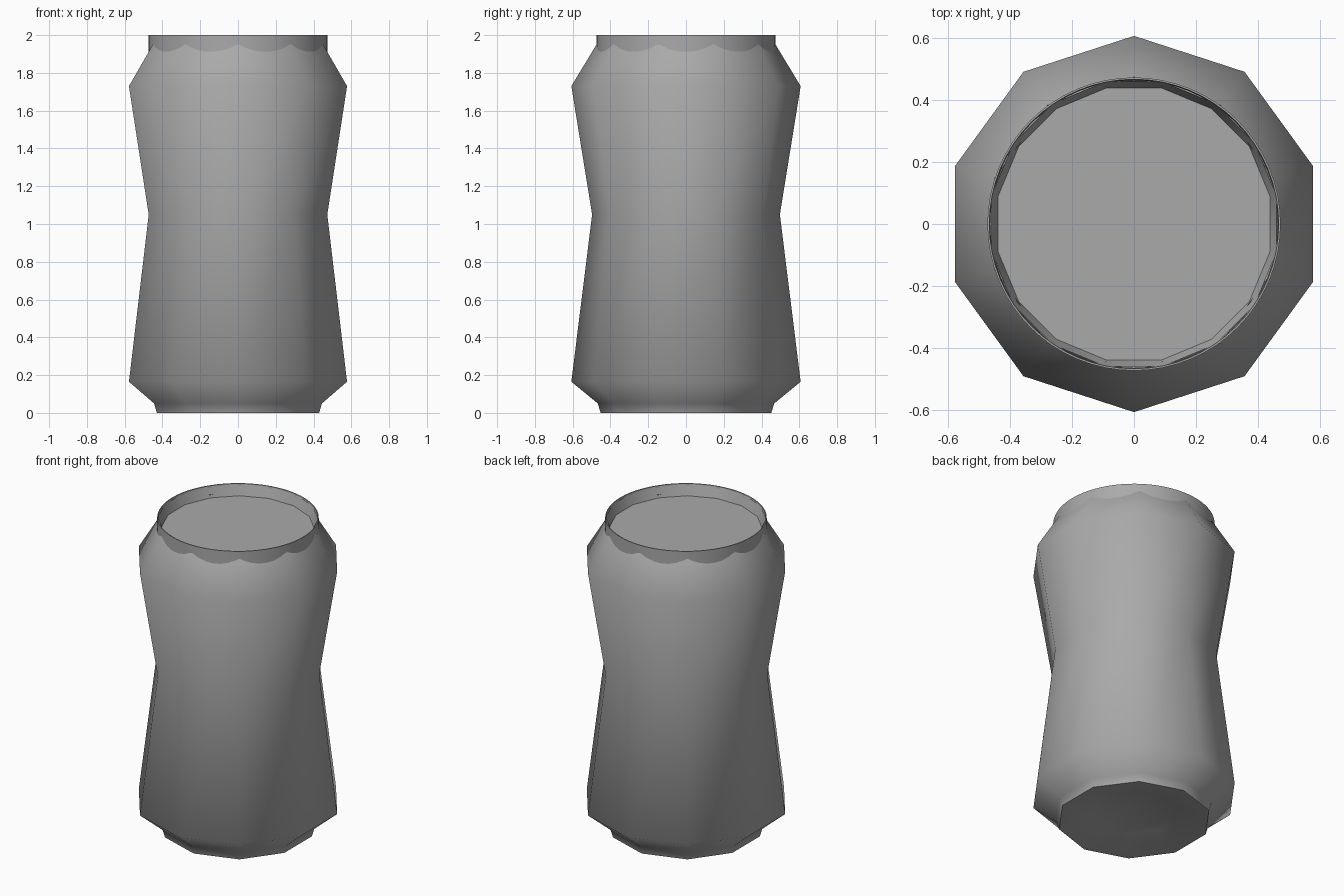
import bpy, bmesh, math

cube = bpy.data.objects.get("Cube")
if cube:
    bpy.data.objects.remove(cube, do_unlink=True)

metal = bpy.data.materials.new("grey_metal")
metal.use_nodes = True
grey = (0.4, 0.4, 0.4, 1.0)
metal.diffuse_color = grey
metal.node_tree.nodes["Principled BSDF"].inputs["Base Color"].default_value = grey


def lathe(name, profile, sides, start, smooth):
    """Revolve (radius, z) points; a zero radius closes into a single tip."""
    bm = bmesh.new()
    rings = []
    for r, z in profile:
        if r == 0:
            rings.append([bm.verts.new((0, 0, z))] * sides)
            continue
        ring = []
        for i in range(sides):
            a = start + math.tau * i / sides
            ring.append(bm.verts.new((r * math.cos(a), r * math.sin(a), z)))
        rings.append(ring)
    for low, high in zip(rings, rings[1:]):
        for i in range(sides):
            j = (i + 1) % sides
            corners = dict.fromkeys((low[i], low[j], high[j], high[i]))
            bm.faces.new(list(corners))
    mesh = bpy.data.meshes.new(name)
    bm.to_mesh(mesh)
    bm.free()
    mesh.materials.append(metal)
    obj = bpy.data.objects.new(name, mesh)
    bpy.context.collection.objects.link(obj)
    bpy.ops.object.select_all(action='DESELECT')
    obj.select_set(True)
    bpy.context.view_layer.objects.active = obj
    bpy.ops.object.shade_smooth_by_angle(angle=math.radians(smooth))
    return obj


# Ten-sided can body with pinched waist, sloped shoulders and domed base
lathe("can_body", [
    (0, 0.07), (0.25, 0.05), (0.435, 0.0), (0.452, 0.0), (0.467, 0.05),
    (0.607, 0.165), (0.497, 1.05), (0.607, 1.73), (0.474, 1.95),
], 10, math.pi / 2, 65)

# Round collar emerging from the shoulders
lathe("top_collar", [(0.473, 1.88), (0.473, 2.0), (0.467, 2.0), (0.464, 1.97)],
      64, 0, 40)

# Recessed lid with a sixteen-sided sloping wall
lathe("recessed_lid", [(0.469, 1.995), (0.448, 1.93)][::-1], 16, math.pi / 16, 30)
lathe("lid_panel", [(0.448, 1.93), (0, 1.93)], 16, math.pi / 16, 30)
